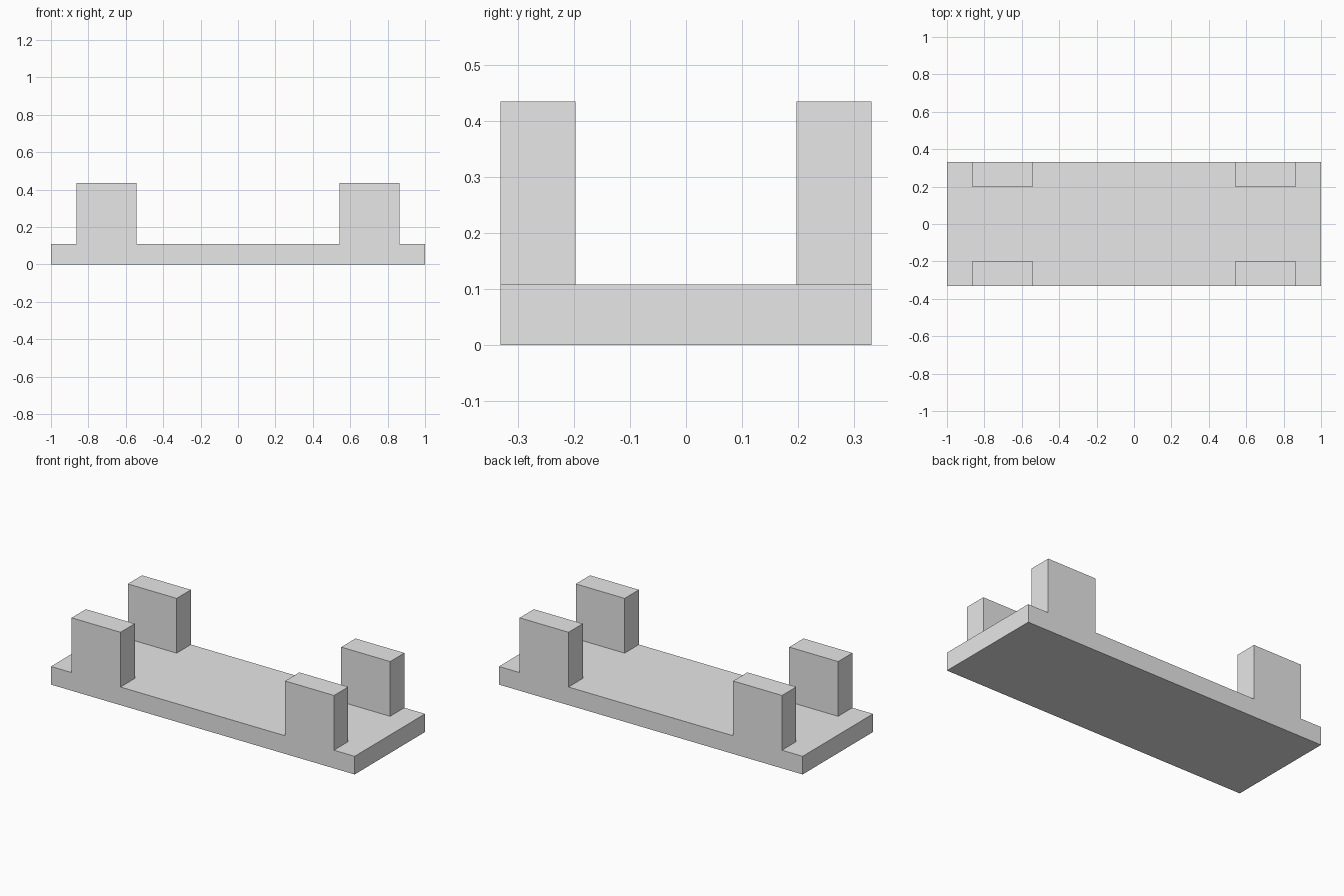
import bpy

if "Cube" in bpy.data.objects:
    bpy.data.objects.remove(bpy.data.objects["Cube"], do_unlink=True)

LENGTH, WIDTH, BASE_H, TOP = 2.0, 0.662, 0.108, 0.434
POST_IN, POST_OUT, POST_DEPTH = 0.542, 0.864, 0.134

grey = bpy.data.materials.new("light_grey")
grey.use_nodes = True
grey.diffuse_color = (0.8, 0.8, 0.8, 1)
grey.node_tree.nodes["Principled BSDF"].inputs["Base Color"].default_value = (0.8, 0.8, 0.8, 1)


def box(name, size, centre):
    bpy.ops.mesh.primitive_cube_add(size=1, location=centre)
    ob = bpy.context.object
    ob.name = name
    ob.scale = size
    bpy.ops.object.transform_apply(location=False, rotation=False, scale=True)
    ob.data.materials.append(grey)
    return ob


# Flat base slab
box("base_plate", (LENGTH, WIDTH, BASE_H), (0, 0, BASE_H / 2))

# Four upright blocks, flush with the front and back edges
for side, sx in (("left", 1), ("right", -1)):
    for end, sy in (("front", -1), ("back", 1)):
        box(f"{end}_{side}_post",
            (POST_OUT - POST_IN, POST_DEPTH, TOP - BASE_H),
            (sx * (POST_IN + POST_OUT) / 2,
             sy * (WIDTH - POST_DEPTH) / 2,
             (TOP + BASE_H) / 2))
